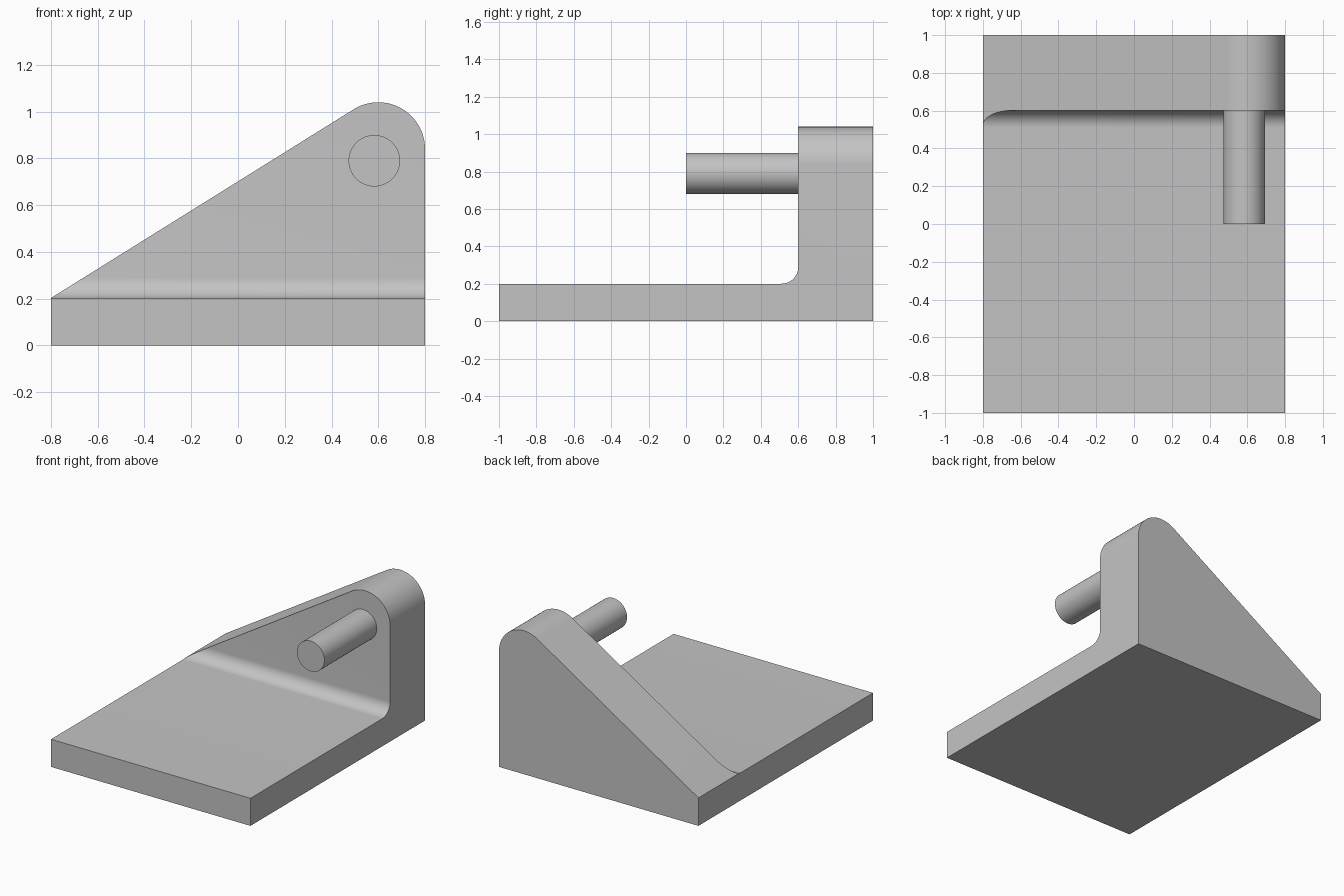
import bpy, bmesh, math
from mathutils import Vector

if "Cube" in bpy.data.objects:
    bpy.data.objects.remove(bpy.data.objects["Cube"], do_unlink=True)

grey = bpy.data.materials.new("plain grey")
grey.use_nodes = True
grey.diffuse_color = (0.55, 0.55, 0.55, 1)
grey.node_tree.nodes["Principled BSDF"].inputs["Base Color"].default_value = grey.diffuse_color


def arc(centre, radius, start, end, steps):
    """Points on a circular arc, angles in degrees."""
    angles = [math.radians(start + (end - start) * i / steps) for i in range(steps + 1)]
    return [(centre[0] + radius * math.cos(a), centre[1] + radius * math.sin(a)) for a in angles]


def prism(name, points, sweep):
    """Extrude a closed outline of 3D points along a vector."""
    bm = bmesh.new()
    face = bm.faces.new([bm.verts.new(p) for p in points])
    top = bmesh.ops.extrude_face_region(bm, geom=[face], use_keep_orig=True)["geom"]
    bmesh.ops.translate(bm, vec=Vector(sweep), verts=[g for g in top if isinstance(g, bmesh.types.BMVert)])
    bmesh.ops.recalc_face_normals(bm, faces=bm.faces)
    mesh = bpy.data.meshes.new(name)
    bm.to_mesh(mesh)
    bm.free()
    mesh.materials.append(grey)
    obj = bpy.data.objects.new(name, mesh)
    bpy.context.collection.objects.link(obj)
    return obj


def smooth(obj):
    bpy.ops.object.select_all(action="DESELECT")
    obj.select_set(True)
    bpy.context.view_layer.objects.active = obj
    bpy.ops.object.shade_smooth_by_angle(angle=math.radians(20))


# L-shaped side section: base plate, inner fillet and upright wall
section = [(-1, 0), (-1, 0.2)] + arc((0.51, 0.29), 0.09, -90, 0, 16) + [(0.6, 1.2), (1, 1.2), (1, 0)]
bracket = prism("bracket", [(-0.9, y, z) for y, z in section], (1.8, 0, 0))

# Front outline: sloping top edge running tangent into the rounded corner
toe, centre, radius = Vector((-0.8, 0.203)), Vector((0.6, 0.84)), 0.2
reach = centre - toe
slope = math.atan2(reach.y, reach.x) + math.asin(radius / reach.length)
outline = [(-0.8, -0.1), tuple(toe)] + arc(centre, radius, 90 + math.degrees(slope), 0, 32) + [(0.8, -0.1)]
cutter = prism("outline_cutter", [(x, -1.1, z) for x, z in outline], (0, 2.2, 0))
cutter.hide_render = True

# Keep only the volume shared by section and outline
trim = bracket.modifiers.new("trim", "BOOLEAN")
trim.operation, trim.solver, trim.object = "INTERSECT", "EXACT", cutter
bpy.context.view_layer.objects.active = bracket
bpy.ops.object.modifier_apply(modifier=trim.name)
bpy.data.objects.remove(cutter, do_unlink=True)
smooth(bracket)

# Peg standing out from the wall
bpy.ops.mesh.primitive_cylinder_add(vertices=64, radius=0.11, depth=0.62,
                                    location=(0.583, 0.31, 0.79), rotation=(math.pi / 2, 0, 0))
peg = bpy.context.object
peg.name = "peg"
peg.data.materials.append(grey)
smooth(peg)
